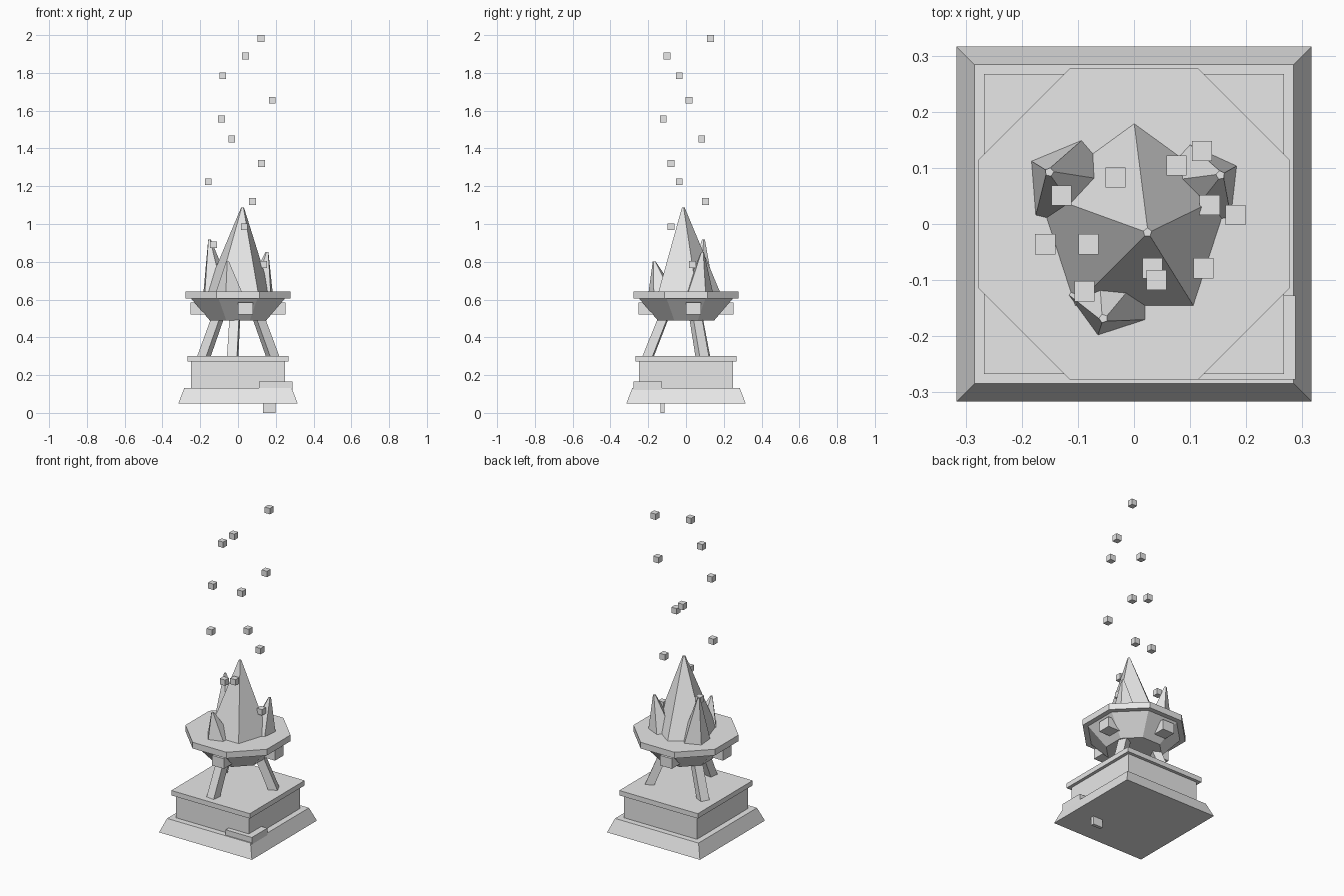
import bpy, bmesh, math
from mathutils import Vector, Matrix

if "Cube" in bpy.data.objects:
    bpy.data.objects.remove(bpy.data.objects["Cube"])

stone = bpy.data.materials.new("pale grey stone")
stone.diffuse_color = (0.8, 0.8, 0.8, 1)
stone.use_nodes = True
stone.node_tree.nodes["Principled BSDF"].inputs["Base Color"].default_value = stone.diffuse_color


def finish(name, bm):
    bmesh.ops.recalc_face_normals(bm, faces=bm.faces)
    me = bpy.data.meshes.new(name)
    bm.to_mesh(me)
    bm.free()
    me.materials.append(stone)
    ob = bpy.data.objects.new(name, me)
    bpy.context.collection.objects.link(ob)
    return ob


def loft(name, sides, rings, turn):
    """Flat-sided solid through rings of (centre, radius); turn = first corner angle in degrees."""
    bm = bmesh.new()
    loops = []
    for c, r in rings:
        angles = [math.radians(turn + 360 * i / sides) for i in range(sides)]
        loops.append([bm.verts.new(Vector(c) + Vector((r * math.cos(a), r * math.sin(a), 0)))
                      for a in angles])
    for lo, hi in zip(loops, loops[1:]):
        for i in range(sides):
            j = (i + 1) % sides
            bm.faces.new((lo[i], lo[j], hi[j], hi[i]))
    bm.faces.new(loops[0][::-1])
    bm.faces.new(loops[-1])
    return finish(name, bm)


def box(name, lo, hi, angle=0):
    lo, hi = Vector(lo), Vector(hi)
    bm = bmesh.new()
    bmesh.ops.create_cube(bm, size=1, matrix=Matrix.Rotation(math.radians(angle), 4, 'Z')
                          @ Matrix.Translation((lo + hi) / 2) @ Matrix.Diagonal((*(hi - lo), 1)))
    return finish(name, bm)


def polar(r, deg, z):
    a = math.radians(deg)
    return (r * math.cos(a), r * math.sin(a), z)


# Stepped square pedestal
S = math.sqrt(2)
loft("pedestal_base", 4, [((0, 0, 0.05), 0.316 * S), ((0, 0, 0.132), 0.284 * S)], 45)
box("pedestal_block", (-0.248, -0.248, 0.13), (0.248, 0.248, 0.275))
box("pedestal_slab", (-0.267, -0.267, 0.272), (0.267, 0.267, 0.302))

# Corner plate and the small peg below the base
box("corner_plate", (0.11, -0.277, 0.12), (0.288, -0.127, 0.165))
box("bottom_peg", (0.132, -0.135, 0.0), (0.198, -0.115, 0.06))

# Three splayed legs
for i, a in enumerate((-98, 25, 153)):
    loft(f"leg_{i + 1}", 4, [(polar(0.202, a, 0.30), 0.038), (polar(0.122, a, 0.50), 0.036)], a + 45)

# Octagonal bowl and rim
loft("bowl", 8, [((0, 0, 0.49), 0.162), ((0, 0, 0.607), 0.27)], 22.5)
loft("bowl_rim", 8, [((0, 0, 0.605), 0.3), ((0, 0, 0.643), 0.3)], 22.5)

# Four blocks set into the bowl's sides
for i in range(4):
    box(f"bowl_block_{i + 1}", (0.172, 0.0, 0.522), (0.252, 0.08, 0.584), 90 * i)

# Large central crystal and three small ones leaning outward
loft("main_crystal", 5, [((0, 0, 0.635), 0.182), ((0.024, -0.015, 1.087), 0.008)], 90)
for i, (a, r, z) in enumerate(((148.5, 0.084, 0.917), (29.5, 0.08, 0.852), (-108, 0.078, 0.802))):
    loft(f"small_crystal_{i + 1}", 5,
         [(polar(0.131, a, 0.635), r), (polar(0.177, a, z), 0.008)], a)

# Floating fragments rising above the crystals
fragments = [(0.121, 0.13, 1.982), (0.04, -0.1, 1.89), (-0.081, -0.036, 1.785),
             (0.181, 0.016, 1.655), (-0.088, -0.12, 1.556), (-0.033, 0.083, 1.45),
             (0.124, -0.079, 1.32), (-0.158, -0.036, 1.224), (0.076, 0.104, 1.119),
             (0.033, -0.079, 0.985), (-0.129, 0.051, 0.89), (0.135, 0.034, 0.785)]
h = Vector((0.018, 0.018, 0.018))
for i, p in enumerate(fragments):
    box(f"fragment_{i + 1}", Vector(p) - h, Vector(p) + h)
